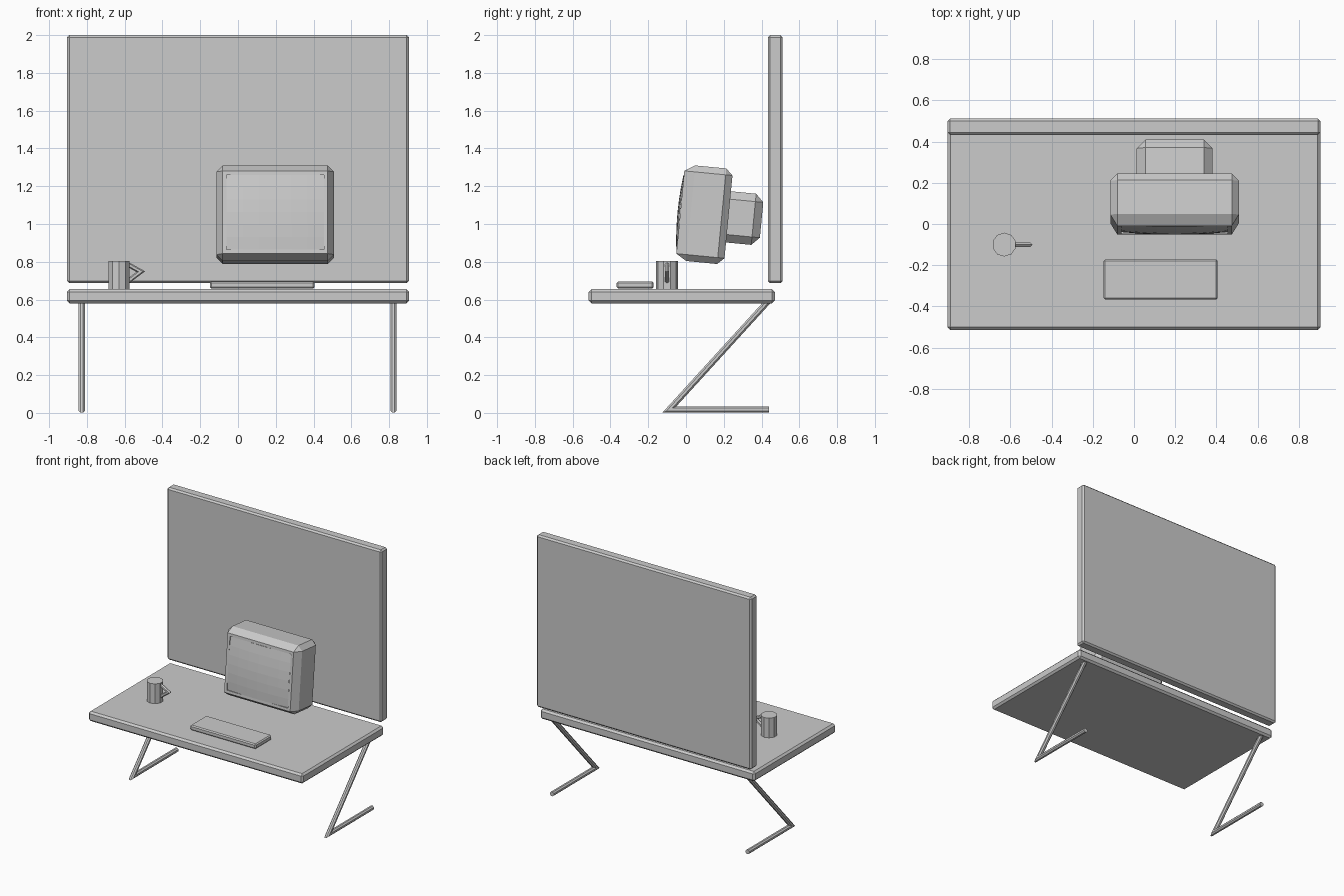
import bpy, bmesh, math
from mathutils import Vector, Matrix

if "Cube" in bpy.data.objects:
    bpy.data.objects.remove(bpy.data.objects["Cube"])


def finish(name, bm):
    bmesh.ops.recalc_face_normals(bm, faces=bm.faces)
    me = bpy.data.meshes.new(name)
    bm.to_mesh(me)
    bm.free()
    ob = bpy.data.objects.new(name, me)
    bpy.context.collection.objects.link(ob)
    return ob


def bevel_box(name, lo, hi, w):
    lo, hi = Vector(lo), Vector(hi)
    bm = bmesh.new()
    bmesh.ops.create_cube(bm, size=1)
    for v in bm.verts:
        v.co = (lo + hi) / 2 + v.co * (hi - lo)
    bmesh.ops.bevel(bm, geom=bm.edges[:], offset=w, segments=1, affect='EDGES')
    return finish(name, bm)


def bridge(bm, rings):
    for a, b in zip(rings, rings[1:]):
        for i in range(len(a)):
            j = (i + 1) % len(a)
            bm.faces.new((a[i], a[j], b[j], b[i]))
    bm.faces.new(rings[0])
    bm.faces.new(rings[-1])


def tube(name, path, normal, r, sides=8):
    """Planar path swept with a round section and true mitred corners."""
    n = Vector(normal)
    pts = [Vector(p) for p in path]
    bm = bmesh.new()
    rings = []
    for i, p in enumerate(pts):
        d0 = (p - pts[max(i - 1, 0)]).normalized()
        d1 = (pts[min(i + 1, len(pts) - 1)] - p).normalized()
        t = (d0 + d1).normalized()
        ref = d1 if d1.length else d0
        m = n.cross(t) / t.dot(ref)
        angs = [2 * math.pi * (k + 0.5) / sides for k in range(sides)]
        rings.append([bm.verts.new(p + r * (math.cos(a) * n + math.sin(a) * m)) for a in angs])
    bridge(bm, rings)
    return finish(name, bm)


def loft(name, sections, matrix):
    """Corner-cut rectangles (y, half width, half height, cut) joined along y."""
    bm = bmesh.new()
    rings = []
    for y, w, h, c in sections:
        ol = [(w - c, h), (w, h - c), (w, c - h), (w - c, -h),
              (c - w, -h), (-w, c - h), (-w, h - c), (c - w, h)]
        rings.append([bm.verts.new((x, y, z)) for x, z in ol])
    bridge(bm, rings)
    bmesh.ops.remove_doubles(bm, verts=bm.verts, dist=1e-5)
    ob = finish(name, bm)
    ob.matrix_world = matrix
    return ob


# Desk, rear panel, keyboard
bevel_box("desk_top", (-0.905, -0.515, 0.58), (0.905, 0.47, 0.655), 0.014)
bevel_box("rear_panel", (-0.905, 0.433, 0.687), (0.905, 0.512, 2.0), 0.012)
bevel_box("keyboard", (-0.148, -0.367, 0.658), (0.406, -0.172, 0.696), 0.008)

# Bent legs
for side, x in (("left", -0.827), ("right", 0.823)):
    tube(side + "_leg", [(x, 0.44, 0.597), (x, -0.088, 0.018), (x, 0.44, 0.018)],
         (1, 0, 0), 0.0175)

# Mug with handle
bm = bmesh.new()
bmesh.ops.create_cone(bm, cap_ends=True, segments=10, radius1=0.058, radius2=0.058,
                      depth=0.15, matrix=Matrix.Translation((-0.63, -0.1, 0.73)))
finish("mug", bm)
tube("mug_handle", [(-0.585, -0.1, 0.787), (-0.515, -0.1, 0.748), (-0.585, -0.1, 0.695)],
     (0, 1, 0), 0.0125, 6)

# Tilted monitor
tilt = Matrix.Translation((0.197, 0.0975, 1.05)) @ Matrix.Rotation(math.radians(-5.5), 4, 'X')
W, H, D = 0.312, 0.254, 0.128
loft("monitor_body", [
    (-D + 0.012, W - 0.055, H - 0.055, 0), (-D, W - 0.055, H - 0.055, 0),
    (-D, W - 0.034, H - 0.034, 0), (0.055 - D, W, H, 0.034),
    (D - 0.036, W, H, 0.034), (D, W - 0.034, H - 0.034, 0)], tilt)
loft("monitor_back", [
    (D - 0.01, 0.184, 0.136, 0.042), (0.262, 0.184, 0.136, 0.042),
    (0.304, 0.142, 0.094, 0)], tilt)

# Bulging screen
bm = bmesh.new()
bmesh.ops.create_grid(bm, x_segments=6, y_segments=6, size=1)
for v in bm.verts:
    u, w = v.co.x, v.co.y
    v.co = (u * (W - 0.055), -D + 0.01 - 0.025 * (1 - (u * u + w * w) / 2), w * (H - 0.055))
screen = finish("screen", bm)
screen.matrix_world = tilt
